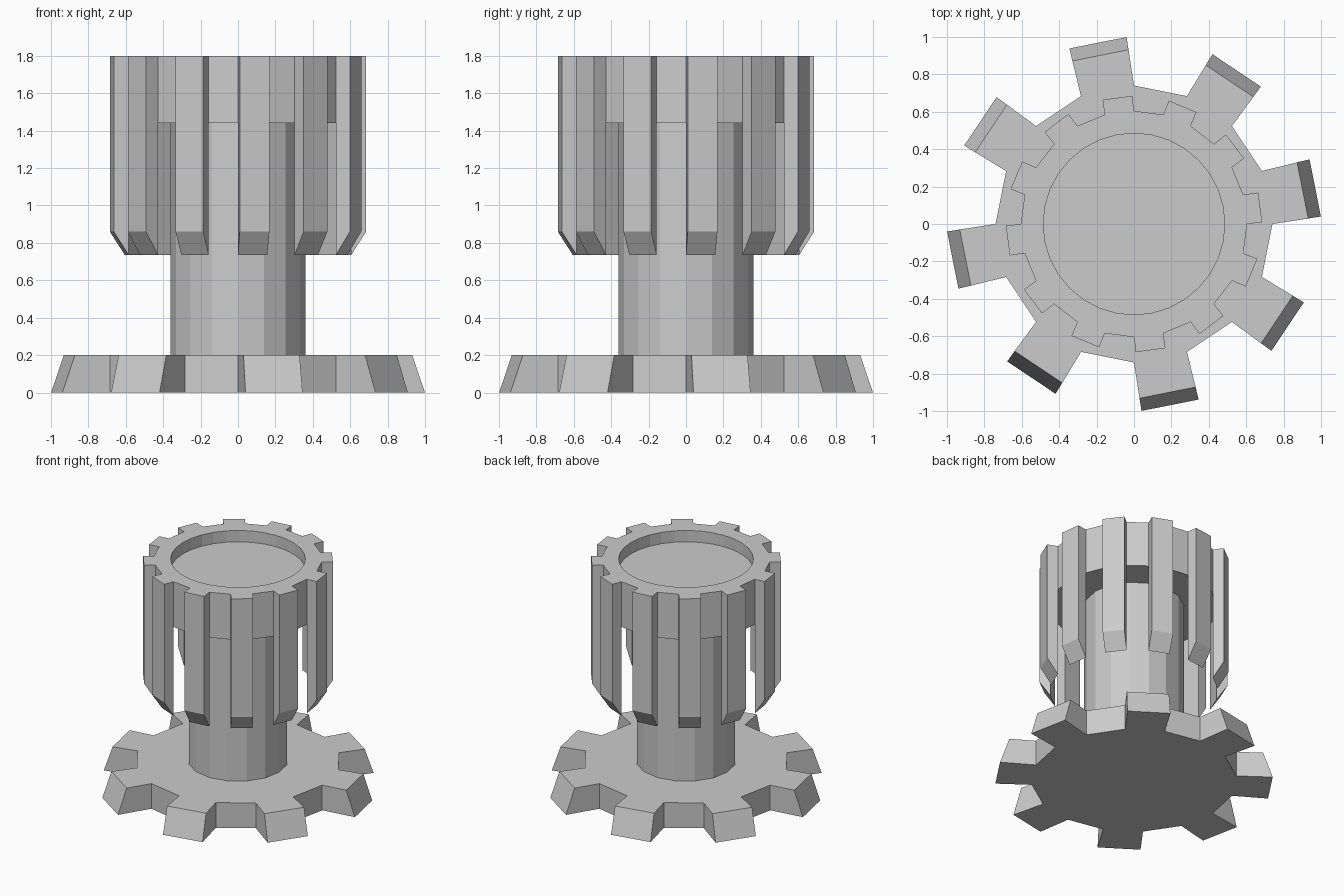
import bpy, bmesh
from math import cos, sin, radians

if "Cube" in bpy.data.objects:
    bpy.data.objects.remove(bpy.data.objects["Cube"])


def ring(bm, points, z):
    """Closed loop of verts from (radius, degrees) pairs."""
    return [bm.verts.new((r * cos(radians(a)), r * sin(radians(a)), z)) for r, a in points]


def circle(r, n):
    return [(r, 360 * i / n) for i in range(n)]


def teeth(count, root, tip, inset):
    """Gear outline: root, tip, tip, root for each tooth."""
    step = 360 / count
    out = []
    for i in range(count):
        a = i * step
        out += [(root, a), (tip, a + inset), (tip, a + step / 2 - inset), (root, a + step / 2)]
    return out


def bridge(bm, low, high):
    n = len(low)
    for i in range(n):
        j = (i + 1) % n
        bm.faces.new((low[i], low[j], high[j], high[i]))


def plate(bm, outer, inner):
    """Flat face between an outer outline and a round hole."""
    edges = []
    for loop in (outer, inner):
        for i in range(len(loop)):
            pair = (loop[i], loop[(i + 1) % len(loop)])
            edges.append(bm.edges.get(pair) or bm.edges.new(pair))
    bmesh.ops.triangle_fill(bm, use_beauty=True, edges=edges)


def finish(bm, name):
    bmesh.ops.recalc_face_normals(bm, faces=bm.faces)
    bmesh.ops.dissolve_limit(bm, angle_limit=0.001, verts=bm.verts, edges=bm.edges)
    me = bpy.data.meshes.new(name)
    bm.to_mesh(me)
    bm.free()
    ob = bpy.data.objects.new(name, me)
    bpy.context.collection.objects.link(ob)
    return ob


SHAFT_R, SHAFT_N = 0.36, 16
BASE_TOP, RING_LOW, TOP = 0.2, 1.44, 1.8

# Base gear with eight sloping teeth
bm = bmesh.new()
low = ring(bm, teeth(8, 0.74, 1.0, 2.3), 0)
high = ring(bm, teeth(8, 0.74, 0.932, 1.8), BASE_TOP)
bm.faces.new(low[::-1])
bridge(bm, low, high)
plate(bm, high, ring(bm, circle(SHAFT_R, SHAFT_N), BASE_TOP))
finish(bm, "base_gear")

# Shaft
bm = bmesh.new()
bridge(bm, ring(bm, circle(SHAFT_R, SHAFT_N), BASE_TOP),
       ring(bm, circle(SHAFT_R, SHAFT_N), RING_LOW))
finish(bm, "shaft")

# Upper gear: toothed ring whose teeth hang down as chamfered prongs
bm = bmesh.new()
outline = teeth(12, 0.605, 0.685, 0.8)
low = ring(bm, outline, RING_LOW)
high = ring(bm, outline, TOP)
bridge(bm, low, high)
rim = ring(bm, circle(0.485, 32), TOP)
floor = ring(bm, circle(0.485, 32), 1.71)
plate(bm, high, rim)
bridge(bm, floor, rim)
bm.faces.new(floor)
roots = [v for i, v in enumerate(low) if i % 4 in (0, 3)]
plate(bm, roots, ring(bm, circle(SHAFT_R, SHAFT_N), RING_LOW))
for i in range(0, len(low), 4):
    r0, t0, t1, r1 = low[i:i + 4]
    b0, b1 = ring(bm, [outline[i], outline[i + 3]], 0.735)
    c0, c1 = ring(bm, outline[i + 1:i + 3], 0.86)
    for face in ((t0, c0, c1, t1), (c0, b0, b1, c1), (r0, r1, b1, b0),
                 (r0, b0, c0, t0), (t1, c1, b1, r1)):
        bm.faces.new(face)
finish(bm, "upper_gear")
